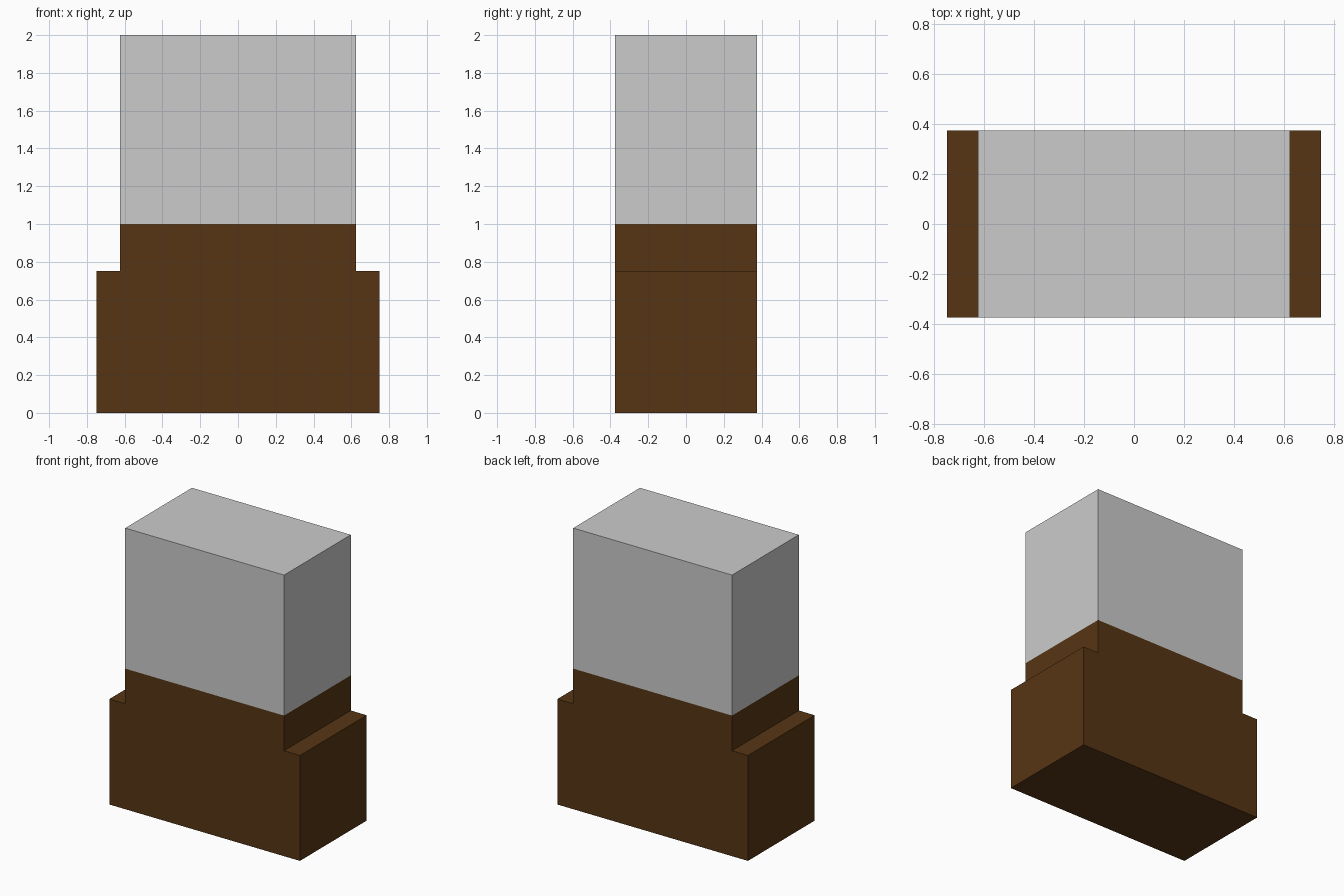
import bpy, bmesh
from mathutils import Vector

if "Cube" in bpy.data.objects:
    bpy.data.objects.remove(bpy.data.objects["Cube"])

DEPTH = 0.75
W_BASE, W_TOP = 0.75, 0.625           # half widths
Z_STEP, Z_SEAM, Z_TOP = 0.75, 1.0, 2.0

# front profiles (x, z): stepped brown base and plain upper block, sharing the seam
base = [(-W_BASE, 0), (W_BASE, 0), (W_BASE, Z_STEP), (W_TOP, Z_STEP),
        (W_TOP, Z_SEAM), (-W_TOP, Z_SEAM), (-W_TOP, Z_STEP), (-W_BASE, Z_STEP)]
upper = [(-W_TOP, Z_SEAM), (W_TOP, Z_SEAM), (W_TOP, Z_TOP), (-W_TOP, Z_TOP)]

bm = bmesh.new()
for profile in (base, upper):
    bm.faces.new([bm.verts.new((x, -DEPTH / 2, z)) for x, z in profile])
bmesh.ops.remove_doubles(bm, verts=bm.verts[:], dist=1e-4)

# extrude front to back as one welded shell
res = bmesh.ops.extrude_face_region(bm, geom=bm.faces[:], use_keep_orig=True)
back = [g for g in res["geom"] if isinstance(g, bmesh.types.BMVert)]
bmesh.ops.translate(bm, verts=back, vec=Vector((0, DEPTH, 0)))
bmesh.ops.recalc_face_normals(bm, faces=bm.faces[:])

# slot 0: brown lower part, slot 1: grey upper part
for f in bm.faces:
    f.material_index = int(f.calc_center_median().z > Z_SEAM)

mesh = bpy.data.meshes.new("stepped_block")
bm.to_mesh(mesh)
bm.free()
for name, colour in (("brown", (0.095, 0.036, 0.007, 1)), ("grey", (0.8, 0.8, 0.8, 1))):
    mat = bpy.data.materials.new(name)
    mat.diffuse_color = colour
    mat.use_nodes = True
    mat.node_tree.nodes["Principled BSDF"].inputs["Base Color"].default_value = mat.diffuse_color
    mesh.materials.append(mat)
bpy.context.collection.objects.link(bpy.data.objects.new("stepped_block", mesh))
